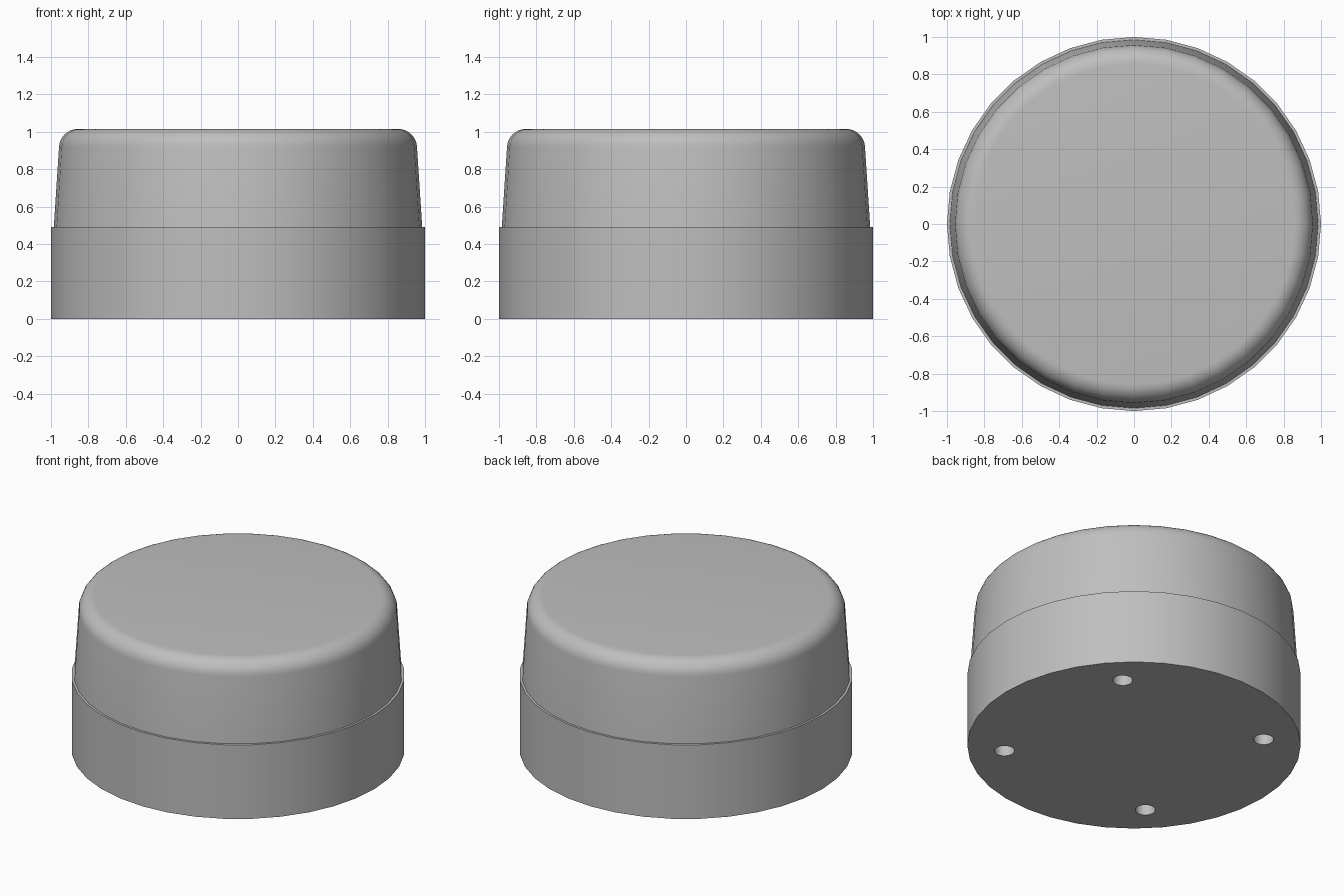
import bpy, bmesh
from math import sin, cos, pi, radians

default = bpy.data.objects.get("Cube")
if default:
    bpy.data.objects.remove(default, do_unlink=True)

SIDES = 36
grey = bpy.data.materials.new("plain grey")
grey.use_nodes = True
colour = (0.52, 0.52, 0.52, 1)
grey.diffuse_color = colour
grey.node_tree.nodes["Principled BSDF"].inputs["Base Color"].default_value = colour


def turned(name, profile, sides=SIDES, centre=(0, 0)):
    """Closed solid of revolution from (radius, height) points, bottom to top."""
    bm = bmesh.new()
    rings = [[bm.verts.new((centre[0] + r * cos(2 * pi * i / sides),
                            centre[1] + r * sin(2 * pi * i / sides), z))
              for i in range(sides)] for r, z in profile]
    for low, high in zip(rings, rings[1:]):
        for i in range(sides):
            j = (i + 1) % sides
            bm.faces.new((low[i], low[j], high[j], high[i]))
    bm.faces.new(rings[0][::-1])
    bm.faces.new(rings[-1])
    mesh = bpy.data.meshes.new(name)
    bm.to_mesh(mesh)
    bm.free()
    mesh.materials.append(grey)
    obj = bpy.data.objects.new(name, mesh)
    bpy.context.collection.objects.link(obj)
    return obj


def activate(obj):
    bpy.ops.object.select_all(action='DESELECT')
    obj.select_set(True)
    bpy.context.view_layer.objects.active = obj


# Straight cylindrical base
base = turned("base", [(1, 0), (1, 0.49)])

# Four blind screw holes in the underside
for k in range(4):
    a = radians(45 + 90 * k)
    drill = turned("hole_cutter", [(0.06, -0.1), (0.06, 0.3)], 24,
                   (0.78 * cos(a), 0.78 * sin(a)))
    drill.hide_render = True
    cut = base.modifiers.new("hole", 'BOOLEAN')
    cut.operation = 'DIFFERENCE'
    cut.solver = 'EXACT'
    cut.object = drill
    activate(base)
    bpy.ops.object.modifier_apply(modifier=cut.name)
    bpy.data.objects.remove(drill, do_unlink=True)

# Tapered cap with a rounded upper rim
R = 0.1
rim = [(0.857 + R * cos(t), 0.915 + R * sin(t))
       for t in (radians(4 + 86 * i / 8) for i in range(9))]
cap = turned("cap", [(0.985, 0.49)] + rim)

for part in (base, cap):
    activate(part)
    bpy.ops.object.shade_smooth_by_angle(angle=radians(30))
